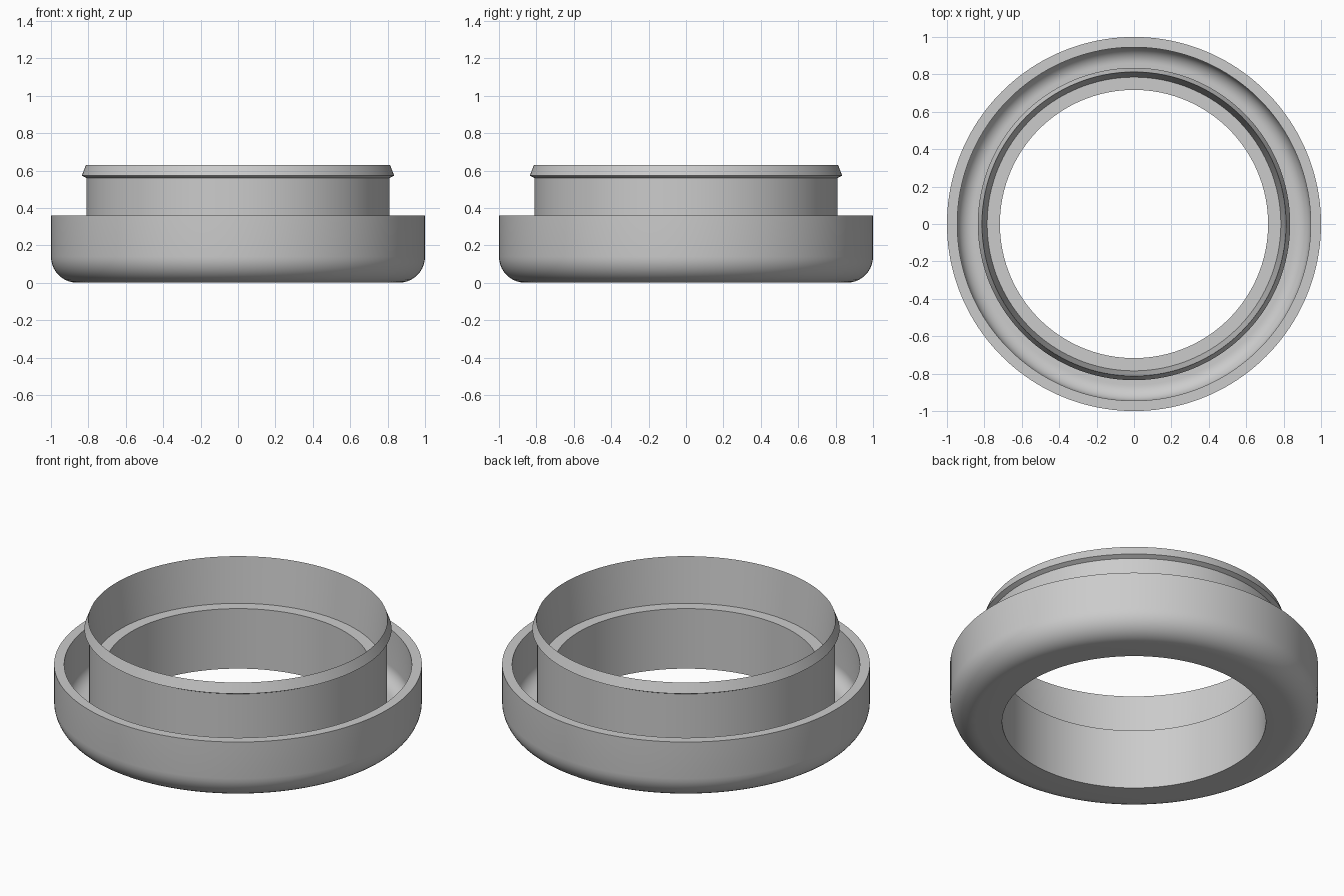
import bpy
import bmesh
from math import cos, sin, pi, radians

SEGMENTS = 160

cube = bpy.data.objects.get("Cube")
if cube:
    bpy.data.objects.remove(cube, do_unlink=True)

grey = bpy.data.materials.new("plain grey")
grey.use_nodes = True
colour = (0.6, 0.6, 0.6, 1)
grey.diffuse_color = colour
grey.node_tree.nodes["Principled BSDF"].inputs["Base Color"].default_value = colour


def arc(r, z, radius, start, end, steps=10):
    """Points of a fillet centred at (r, z), angles in degrees."""
    angles = [radians(start + (end - start) * i / steps) for i in range(steps + 1)]
    return [(r + radius * cos(a), z + radius * sin(a)) for a in angles]


def lathe(name, profile, material):
    """Revolve a closed (radius, height) profile around z."""
    bm = bmesh.new()
    rings = []
    for i in range(SEGMENTS):
        a = 2 * pi * i / SEGMENTS
        rings.append([bm.verts.new((r * cos(a), r * sin(a), z)) for r, z in profile])
    n = len(profile)
    for i in range(SEGMENTS):
        here, there = rings[i], rings[(i + 1) % SEGMENTS]
        for j in range(n):
            k = (j + 1) % n
            bm.faces.new((here[j], there[j], there[k], here[k]))
    bmesh.ops.recalc_face_normals(bm, faces=bm.faces)
    mesh = bpy.data.meshes.new(name)
    bm.to_mesh(mesh)
    bm.free()
    mesh.materials.append(material)
    obj = bpy.data.objects.new(name, mesh)
    bpy.context.collection.objects.link(obj)
    bpy.ops.object.select_all(action='DESELECT')
    obj.select_set(True)
    bpy.context.view_layer.objects.active = obj
    bpy.ops.object.shade_smooth_by_angle(angle=radians(30))
    return obj


# Rounded outer cup, with a matching fillet inside the groove
profile = [(0.717, 0)]
profile += arc(0.86, 0.14, 0.14, -90, 0)
profile += [(1, 0.36), (0.945, 0.36)]
profile += arc(0.86, 0.14, 0.085, 0, -90)
# Neck with a snap lip, flared inner wall, and inner ledge above the bore
profile += [(0.81, 0.055), (0.81, 0.56), (0.835, 0.573), (0.813, 0.63),
            (0.785, 0.36), (0.717, 0.36)]
lathe("snap_ring", profile, grey)
